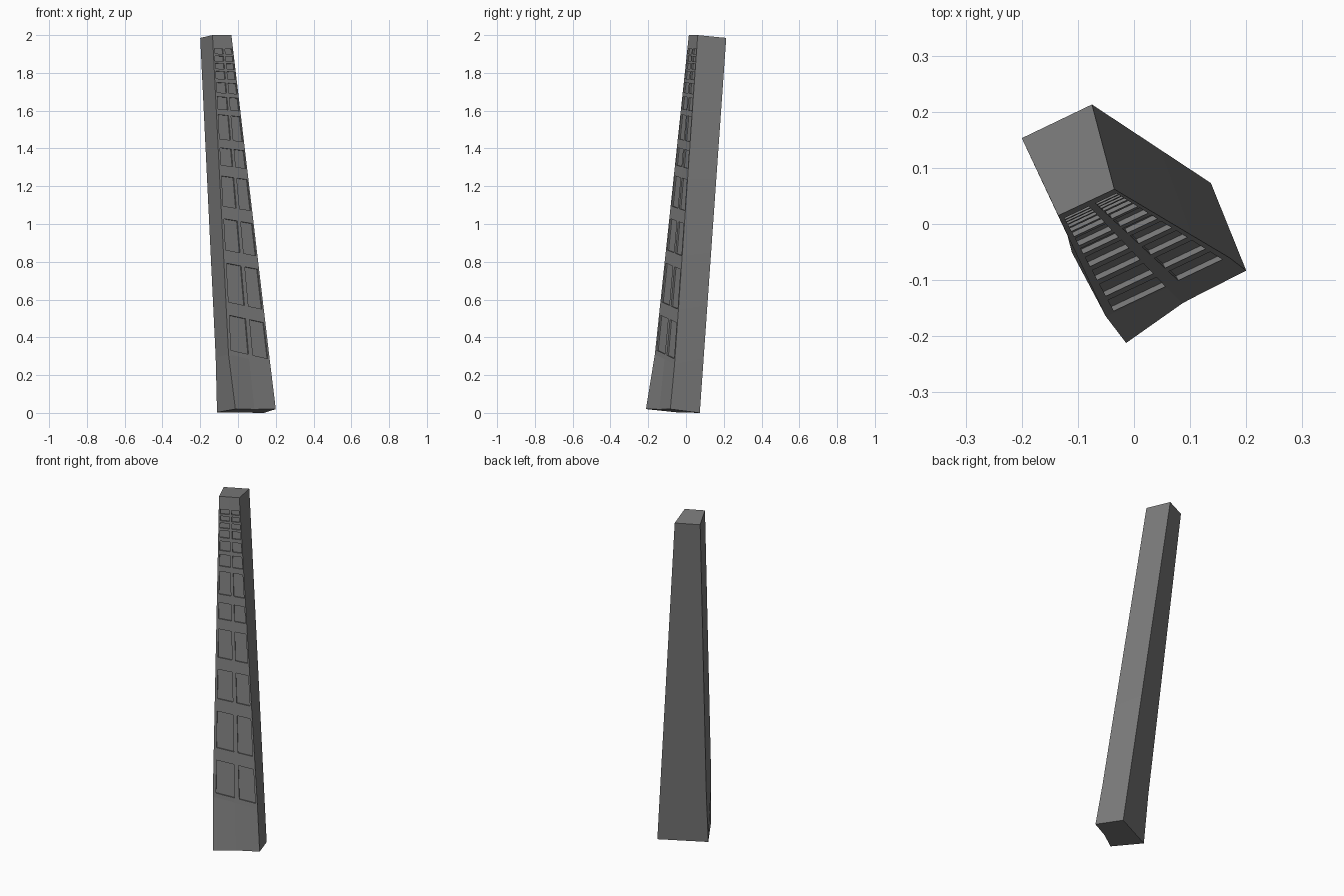
import bpy, bmesh
from mathutils import Vector as V

if "Cube" in bpy.data.objects:
    bpy.data.objects.remove(bpy.data.objects["Cube"])

# edge paths of the leaning shaft (the foot flares below the panels)
FL = [V((-.014, -.212, .02)), V((-.05, -.165, .31)), V((-.135, .015, 2.0))]
FR = [V((.2, -.083, .02)), V((.17, -.06, .265)), V((-.035, .062, 2.0))]
BL = [V((-.111, -.05, .003)), V((-.118, -.022, .29)), V((-.2, .153, 1.985))]
BR = [V((.137, .073, 0)), V((-.075, .213, 1.985))]
INWARD = V((-.45, .88, -.1)).normalized()
DEPTH = .009


def at_height(path, z):
    for a, b in zip(path, path[1:]):
        if z <= b.z + 1e-6:
            return a.lerp(b, (z - a.z) / (b.z - a.z))
    return path[-1].copy()


# heights of the panel rows, measured on the left front edge
panels = [(.335, .52), (.59, .795), (.865, 1.03), (1.097, 1.256), (1.314, 1.405),
          (1.452, 1.58), (1.61, 1.675), (1.697, 1.75), (1.77, 1.81),
          (1.823, 1.852), (1.864, 1.89), (1.902, 1.928)]
heights = [.02, .31] + [z for p in panels for z in p] + [2.0]
columns = [0, .07, .49, .595, .955, 1]

bm = bmesh.new()
front, back = [], []
for i, z in enumerate(heights):
    tilt = 0 if i == 0 else .06 * (2 - z) / 2
    left, right = at_height(FL, z), at_height(FR, z - tilt)
    row = []
    for u in columns:
        p = left.lerp(right, u)
        if i == 0:
            p += INWARD * .009 * (1 - abs(2 * u - 1))
        row.append(bm.verts.new(p))
    front.append(row)
    t = (z - .02) / 1.98
    back.append([bm.verts.new(at_height(path, path[0].z + t * (path[-1].z - path[0].z)))
                 for path in (BL, BR)])

# front face with two columns of recessed panels
for i in range(len(heights) - 1):
    lo, hi = front[i], front[i + 1]
    is_panel = i >= 2 and i % 2 == 0 and i < len(heights) - 2
    for j in range(len(columns) - 1):
        ring = [lo[j], lo[j + 1], hi[j + 1], hi[j]]
        if is_panel and j in (1, 3):
            inner = [bm.verts.new(v.co + INWARD * DEPTH) for v in ring]
            bm.faces.new(inner)
            for k in range(4):
                n = (k + 1) % 4
                bm.faces.new((ring[k], ring[n], inner[n], inner[k]))
        else:
            bm.faces.new(ring)
    # sides and back
    b, c = back[i], back[i + 1]
    bm.faces.new((lo[-1], b[1], c[1], hi[-1]))
    bm.faces.new((b[1], b[0], c[0], c[1]))
    bm.faces.new((b[0], lo[0], hi[0], c[0]))

# end caps
bm.faces.new(front[-1] + back[-1][::-1])
bm.faces.new(front[0] + back[0][::-1])
bmesh.ops.recalc_face_normals(bm, faces=bm.faces)

mesh = bpy.data.meshes.new("tapered_shaft")
bm.to_mesh(mesh)
bm.free()

# dark grey finish
dark = bpy.data.materials.new("dark_grey")
dark.diffuse_color = (.2, .2, .2, 1)
dark.use_nodes = True
dark.node_tree.nodes["Principled BSDF"].inputs["Base Color"].default_value = dark.diffuse_color
mesh.materials.append(dark)
bpy.context.collection.objects.link(bpy.data.objects.new("tapered_shaft", mesh))
